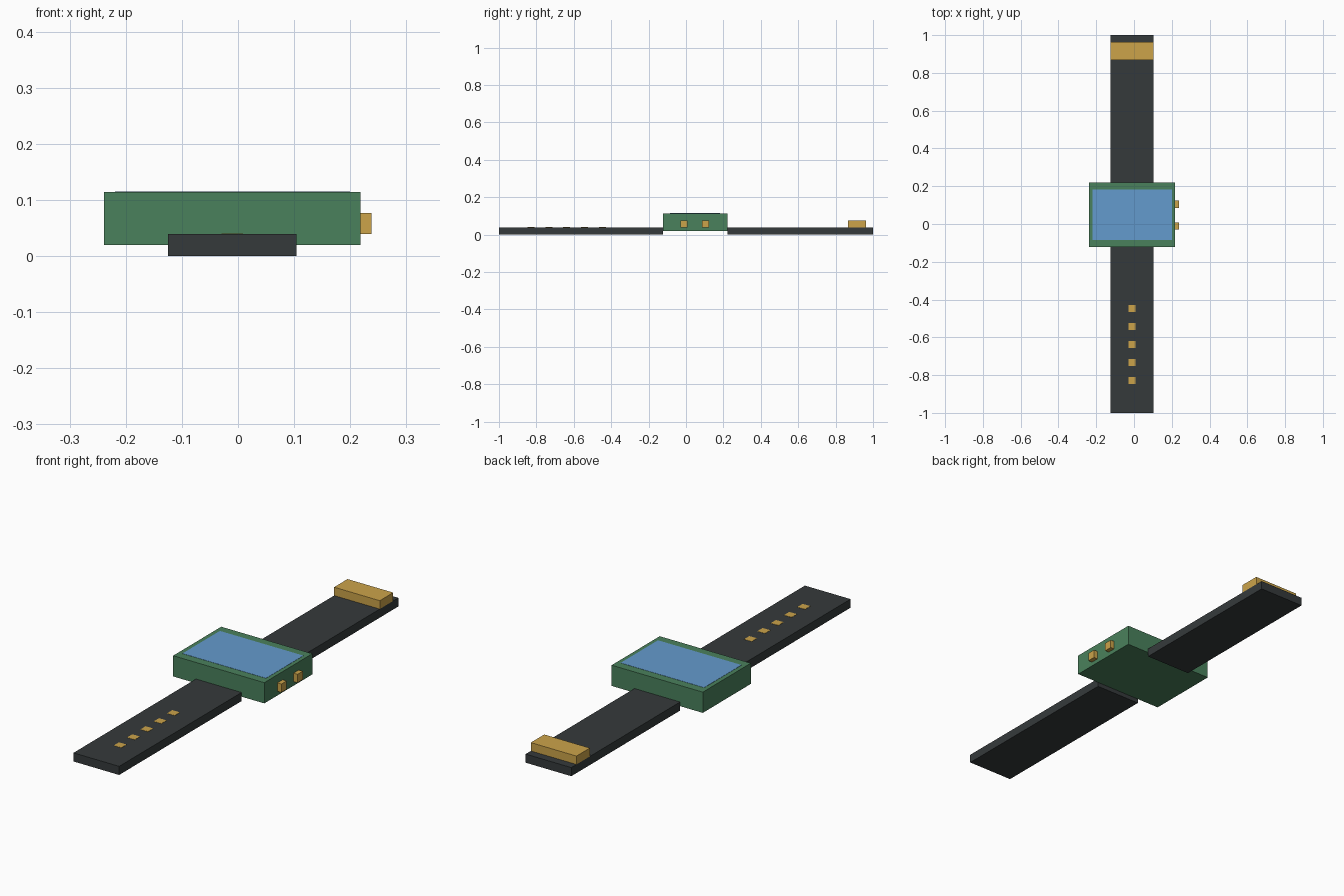
import bpy

if "Cube" in bpy.data.objects:
    bpy.data.objects.remove(bpy.data.objects["Cube"])


def srgb(r, g, b):
    def lin(c):
        c /= 255
        return c / 12.92 if c <= 0.04045 else ((c + 0.055) / 1.055) ** 2.4
    return (lin(r), lin(g), lin(b), 1.0)


def material(name, rgb):
    m = bpy.data.materials.new(name)
    m.diffuse_color = srgb(*rgb)
    m.use_nodes = True
    m.node_tree.nodes["Principled BSDF"].inputs["Base Color"].default_value = m.diffuse_color
    return m


GREEN = material("case green", (74, 129, 92))
BLUE = material("screen blue", (100, 155, 205))
GOLD = material("brass gold", (204, 164, 74))
BLACK = material("strap charcoal", (53, 58, 59))


def box(name, x, y, z, mat):
    """Box from (min, max) ranges on each axis."""
    bpy.ops.mesh.primitive_cube_add(size=1)
    ob = bpy.context.object
    ob.name = name
    ob.location = [(a + b) / 2 for a, b in (x, y, z)]
    ob.scale = [b - a for a, b in (x, y, z)]
    bpy.ops.object.transform_apply(location=True, rotation=False, scale=True)
    ob.data.materials.append(mat)
    return ob


STRAP_X = (-0.125, 0.104)
STRAP_TOP = 0.039
CASE_Y = (-0.123, 0.221)
CASE_TOP = 0.114

# Watch case and screen
box("case", (-0.239, 0.218), CASE_Y, (0.02, CASE_TOP), GREEN)
box("screen", (-0.219, 0.2), (-0.085, 0.183), (CASE_TOP - 0.004, CASE_TOP + 0.001), BLUE)

# Two strap halves, butting against the case
box("front_strap", STRAP_X, (-1.0, CASE_Y[0]), (0, STRAP_TOP), BLACK)
box("back_strap", STRAP_X, (CASE_Y[1], 1.0), (0, STRAP_TOP), BLACK)

# Buckle on the back strap
box("buckle", STRAP_X, (0.867, 0.963), (STRAP_TOP, 0.077), GOLD)

# Side buttons
for i, y in enumerate((-0.01, 0.105)):
    box(f"button_{i + 1}", (0.218, 0.238), (y - 0.019, y + 0.019), (0.039, 0.077), GOLD)

# Strap hole markers
for i in range(5):
    y = -0.447 - i * 0.0955
    box(f"strap_hole_{i + 1}", (-0.0295, 0.0085), (y - 0.019, y + 0.019),
        (STRAP_TOP - 0.004, STRAP_TOP + 0.001), GOLD)
